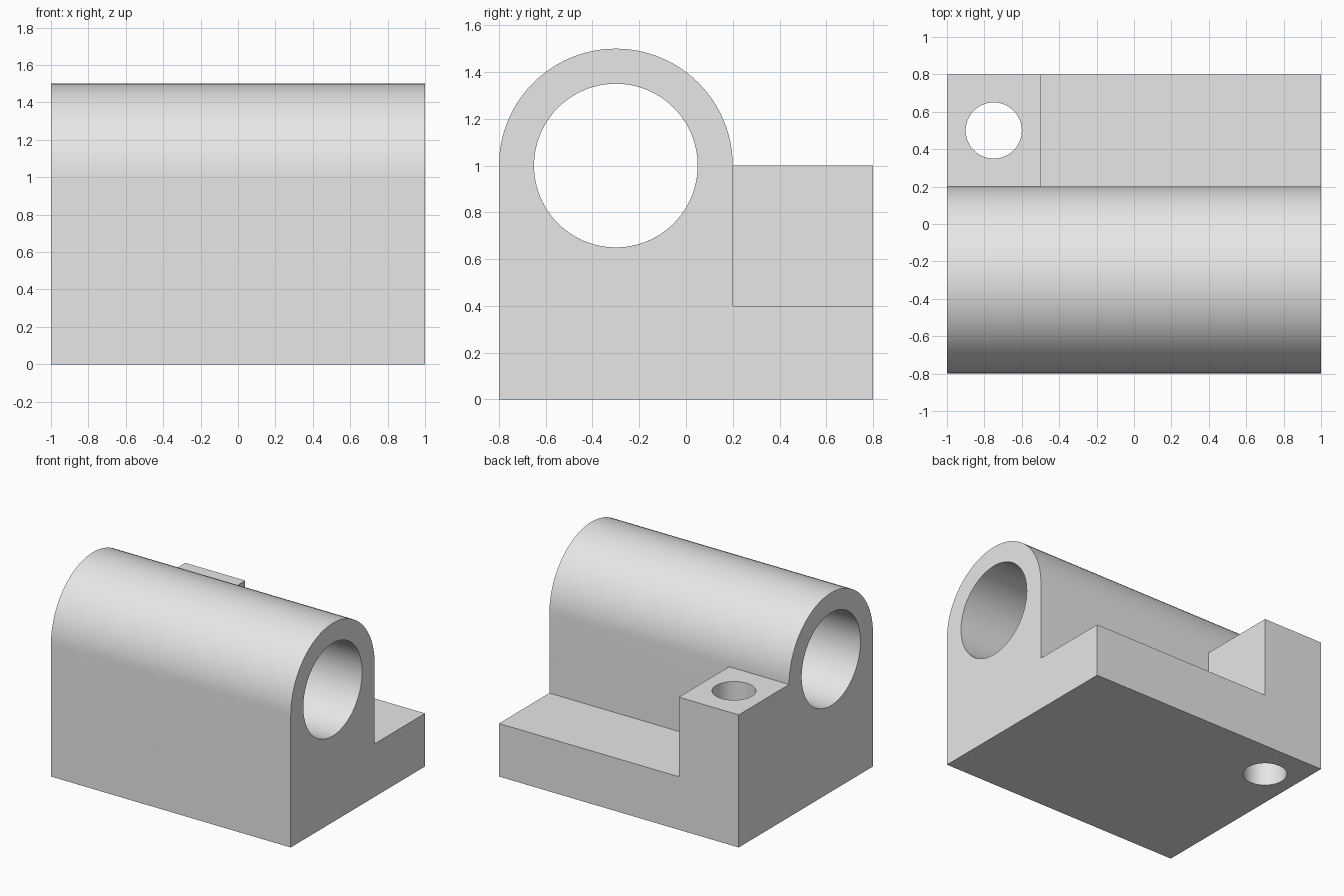
import bpy
import bmesh
from math import cos, sin, pi, radians
from mathutils import Matrix

cube = bpy.data.objects.get("Cube")
if cube:
    bpy.data.objects.remove(cube, do_unlink=True)

grey = bpy.data.materials.new("plain_grey")
grey.use_nodes = True
colour = (0.8, 0.8, 0.8, 1)
grey.diffuse_color = colour
grey.node_tree.nodes["Principled BSDF"].inputs["Base Color"].default_value = colour

SEGMENTS = 96
BORE_Y, BORE_Z = -0.3, 1.0


def add_object(name, bm):
    bmesh.ops.recalc_face_normals(bm, faces=bm.faces)
    mesh = bpy.data.meshes.new(name)
    bm.to_mesh(mesh)
    bm.free()
    mesh.materials.append(grey)
    obj = bpy.data.objects.new(name, mesh)
    bpy.context.collection.objects.link(obj)
    return obj


def extrude_x(name, profile, x0, x1):
    """Sweep a closed (y, z) profile along x."""
    bm = bmesh.new()
    face = bm.faces.new([bm.verts.new((x0, y, z)) for y, z in profile])
    grown = bmesh.ops.extrude_face_region(bm, geom=[face])["geom"]
    verts = [v for v in grown if isinstance(v, bmesh.types.BMVert)]
    bmesh.ops.translate(bm, verts=verts, vec=(x1 - x0, 0, 0))
    return add_object(name, bm)


def cylinder(name, radius, depth, matrix):
    bm = bmesh.new()
    bmesh.ops.create_cone(bm, cap_ends=True, segments=SEGMENTS, radius1=radius,
                          radius2=radius, depth=depth, matrix=matrix)
    return add_object(name, bm)


def combine(target, tool, operation):
    """Apply a boolean and discard the tool object."""
    tool.hide_render = True
    bpy.context.view_layer.objects.active = target
    mod = target.modifiers.new(tool.name, 'BOOLEAN')
    mod.operation, mod.solver, mod.object = operation, 'EXACT', tool
    bpy.ops.object.modifier_apply(modifier=mod.name)
    bpy.data.objects.remove(tool, do_unlink=True)


# Housing with rounded top and a low rear step
half = SEGMENTS // 2
arch = [(BORE_Y + 0.5 * cos(pi * i / half), BORE_Z + 0.5 * sin(pi * i / half))
        for i in range(half + 1)]
housing = extrude_x("bearing_housing",
                    [(-0.8, 0), (0.8, 0), (0.8, 0.4), (0.2, 0.4)] + arch, -1, 1)

# Raised mounting block at the rear corner, sunk into the housing
block = extrude_x("mounting_block", [(0.1, 0.3), (0.8, 0.3), (0.8, 1), (0.1, 1)],
                  -1, -0.5)
combine(housing, block, 'UNION')

# Long horizontal bore
bore = cylinder("shaft_bore", 0.35, 3,
                Matrix.Translation((0, BORE_Y, BORE_Z)) @ Matrix.Rotation(pi / 2, 4, 'Y'))
combine(housing, bore, 'DIFFERENCE')

# Vertical bolt hole through block and base
bolt = cylinder("bolt_hole", 0.15, 3, Matrix.Translation((-0.75, 0.5, 0.5)))
combine(housing, bolt, 'DIFFERENCE')

# Smooth curved walls, crisp edges
bpy.ops.object.select_all(action='DESELECT')
housing.select_set(True)
bpy.context.view_layer.objects.active = housing
bpy.ops.object.shade_smooth_by_angle(angle=radians(30))
